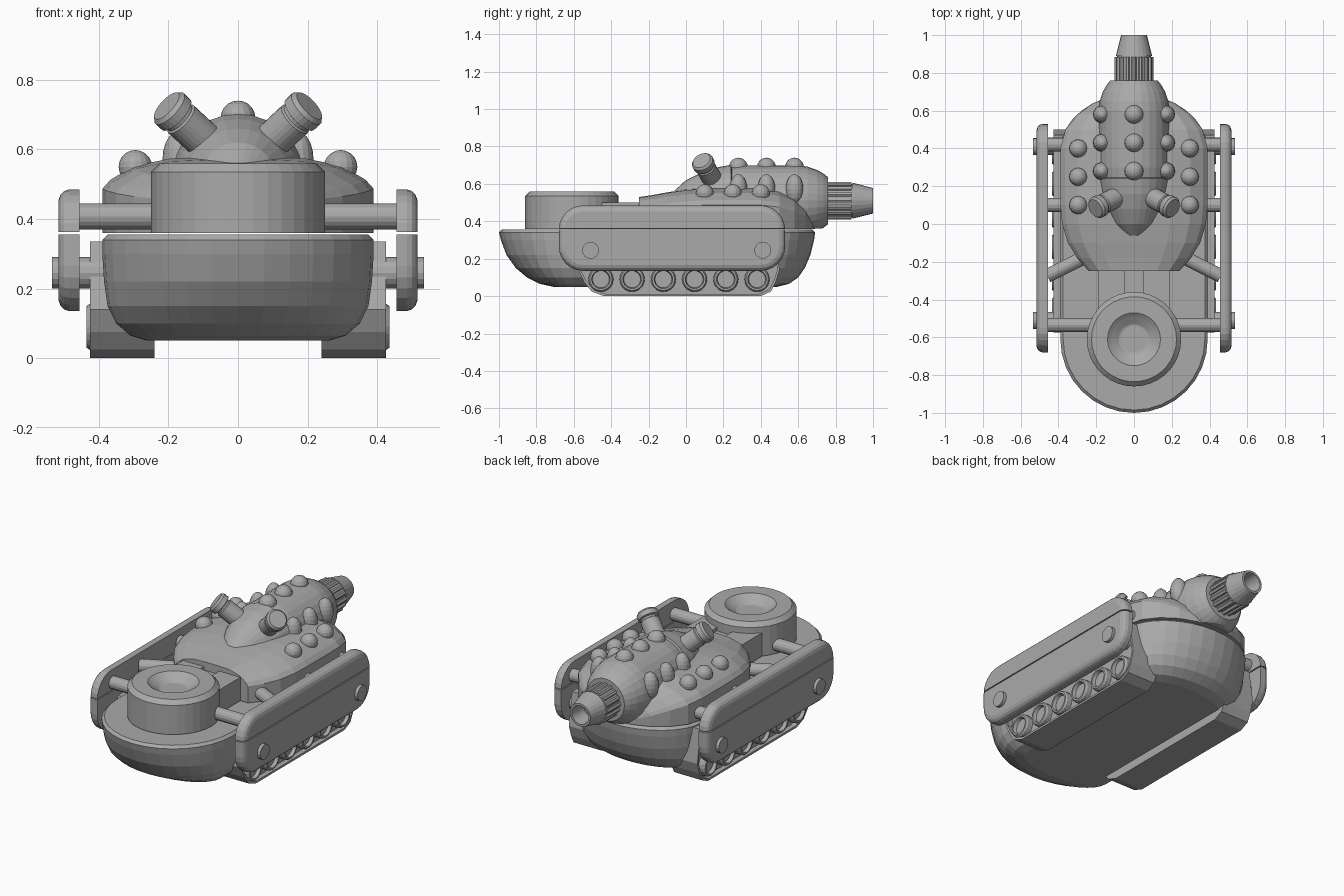
import bpy, bmesh, math
from mathutils import Vector, Matrix

if "Cube" in bpy.data.objects:
    bpy.data.objects.remove(bpy.data.objects["Cube"])

mat = bpy.data.materials.new("plain_grey")
mat.use_nodes = True
GREY = (0.4, 0.4, 0.4, 1)
mat.diffuse_color = GREY
mat.node_tree.nodes["Principled BSDF"].inputs["Base Color"].default_value = GREY


def finish(name, bm):
    bmesh.ops.recalc_face_normals(bm, faces=bm.faces)
    me = bpy.data.meshes.new(name)
    bm.to_mesh(me)
    bm.free()
    me.materials.append(mat)
    ob = bpy.data.objects.new(name, me)
    bpy.context.collection.objects.link(ob)
    return ob


def loft(name, rings):
    """Skin a list of equal-length closed rings and cap both ends."""
    bm = bmesh.new()
    vs = [[bm.verts.new(p) for p in ring] for ring in rings]
    n = len(vs[0])
    for a, b in zip(vs, vs[1:]):
        for i in range(n):
            j = (i + 1) % n
            bm.faces.new((a[i], a[j], b[j], b[i]))
    bm.faces.new(vs[0])
    bm.faces.new(vs[-1])
    return finish(name, bm)


def lathe(name, profile, origin, axis, seg=24):
    """Turn (radius, distance) pairs around an axis."""
    rot = Vector(axis).to_track_quat('Z', 'Y')
    rings = []
    for r, t in profile:
        ring = []
        for i in range(seg):
            a = math.tau * i / seg
            ring.append(Vector(origin) + rot @ Vector((r * math.cos(a), r * math.sin(a), t)))
        rings.append(ring)
    return loft(name, rings)


def rod(name, start, end, r, seg=16):
    d = Vector(end) - Vector(start)
    return lathe(name, [(r, 0), (r, d.length)], start, d, seg)


def box(name, lo, hi):
    ring = lambda z: [(lo[0], lo[1], z), (hi[0], lo[1], z), (hi[0], hi[1], z), (lo[0], hi[1], z)]
    return loft(name, [ring(lo[2]), ring(hi[2])])


def bump(name, pos, r, stretch=1):
    bm = bmesh.new()
    bmesh.ops.create_uvsphere(bm, u_segments=16, v_segments=10, radius=r)
    bmesh.ops.transform(bm, matrix=Matrix.Translation(pos) @ Matrix.Diagonal((1, 1, stretch, 1)), verts=bm.verts)
    return finish(name, bm)


def slice_at(ob, z, keep_upper):
    bm = bmesh.new()
    bm.from_mesh(ob.data)
    bmesh.ops.bisect_plane(bm, geom=bm.verts[:] + bm.edges[:] + bm.faces[:], plane_co=(0, 0, z),
                           plane_no=(0, 0, 1), clear_inner=keep_upper, clear_outer=not keep_upper)
    bmesh.ops.holes_fill(bm, edges=[e for e in bm.edges if e.is_boundary])
    bmesh.ops.recalc_face_normals(bm, faces=bm.faces)
    bm.to_mesh(ob.data)
    bm.free()


def rounded(x, inset, y0, y1, z0, z1, r, n=6):
    """Rounded rectangle in the y-z plane."""
    pts = []
    for k, (cy, cz) in enumerate([(y1 - r, z1 - r), (y0 + r, z1 - r), (y0 + r, z0 + r), (y1 - r, z0 + r)]):
        for i in range(n + 1):
            a = math.pi / 2 * (k + i / n)
            pts.append((x, cy + (r - inset) * math.cos(a), cz + (r - inset) * math.sin(a)))
    return pts


# Lower hull: boat-shaped loft with rounded bow and stern
def hull_ring(z, side, bow, stern, n=16):
    w, pts = 0.39 - side, []
    for i in range(n + 1):
        a = math.pi * i / n
        pts.append((w * math.cos(a), 0.39 + (0.30 - stern) * math.sin(a), z))
    for i in range(n + 1):
        a = math.pi * (1 + i / n)
        pts.append((w * math.cos(a), -0.61 + (0.39 - bow) * math.sin(a), z))
    return pts


loft("lower_hull", [hull_ring(*r) for r in [
    (0.05, 0.13, 0.29, 0.2), (0.065, 0.08, 0.22, 0.14), (0.1, 0.04, 0.15, 0.09), (0.15, 0.015, 0.09, 0.055),
    (0.22, 0.005, 0.04, 0.025), (0.3, 0, 0.01, 0.005), (0.34, 0, 0, 0), (0.355, 0.015, 0.015, 0.015)]])

# Upper hull: cross-sections along the length (y, half width, top height)
SHAPE = [(1, 0), (1, 0.58), (0.94, 0.7), (0.77, 0.88), (0.5, 0.98), (0.2, 1)]


def shell_ring(y, w, top):
    half = [(w * u, y, 0.36 + (top - 0.36) * v) for u, v in SHAPE]
    return half + [(-x, yy, z) for x, yy, z in reversed(half)]


loft("upper_hull", [shell_ring(*s) for s in [
    (-0.25, 0.24, 0.53), (-0.18, 0.3, 0.54), (-0.1, 0.35, 0.555), (0, 0.38, 0.57), (0.1, 0.39, 0.578),
    (0.4, 0.39, 0.578), (0.5, 0.363, 0.56), (0.58, 0.3, 0.525), (0.64, 0.215, 0.47),
    (0.675, 0.12, 0.41), (0.69, 0.04, 0.37)]])

# Deck block linking the front drum and the upper hull
box("deck_channel", (-0.05, -0.6, 0.36), (0.05, -0.24, 0.48))
for s in (1, -1):
    xs = sorted((0.05 * s, 0.19 * s))
    box("deck_block", (xs[0], -0.6, 0.36), (xs[1], -0.24, 0.5))

# Front drum with a dished top
lathe("front_drum", [(0.25, 0), (0.25, 0.175), (0.225, 0.2), (0.14, 0.2), (0.12, 0.185), (0.08, 0.16),
                     (0.07, 0.158), (0.003, 0.158)], (0, -0.61, 0.36), (0, 0, 1), 36)

# Turret and its barrel
turret = lathe("turret", [(0.003, -0.08), (0.055, -0.06), (0.11, 0), (0.15, 0.08), (0.177, 0.16), (0.192, 0.24),
                          (0.18, 0.245), (0.188, 0.3), (0.19, 0.6), (0.182, 0.65), (0.165, 0.7), (0.145, 0.735),
                          (0.125, 0.76)], (0, 0, 0.51), (0, 1, 0), 28)
slice_at(turret, 0.362, True)
lathe("barrel", [(0.09, 0.74), (0.09, 0.89), (0.096, 0.89), (0.068, 1), (0.055, 1), (0.045, 0.9), (0.003, 0.9)],
      (0, 0, 0.51), (0, 1, 0))
for i in range(16):
    a = math.tau * i / 16
    d = Vector((math.cos(a), 0, math.sin(a))) * 0.09
    rod("barrel_rib", d + Vector((0, 0.74, 0.51)), d + Vector((0, 0.885, 0.51)), 0.013, 6)

# Round studs
for y in (0.28, 0.43, 0.58):
    bump("turret_top_stud", (0, y, 0.69), 0.05)
    for s in (1, -1):
        bump("turret_side_stud", (0.17 * s, y, 0.572), 0.047, 1.7)
        bump("hull_stud", (0.295 * s, y - 0.18, 0.55), 0.048)

for s in (1, -1):
    # Angled lamps
    start, end = Vector((0.07 * s, 0.155, 0.6)), Vector((0.205 * s, 0.083, 0.725))
    length = (end - start).length
    lathe("lamp", [(0.054, 0), (0.054, length - 0.06), (0.048, length - 0.055), (0.048, length - 0.045),
                   (0.06, length - 0.04), (0.06, length - 0.012), (0.05, length)], start, end - start)

    # Side pods, split in two by a thin seam
    for part, z, up in (("upper", 0.362, True), ("lower", 0.356, False)):
        pod = loft("side_pod_" + part, [rounded(x * s, inset, -0.68, 0.53, 0.135, 0.485, 0.13) for x, inset in
                                        [(0.455, 0), (0.485, 0), (0.5, 0.005), (0.51, 0.015), (0.516, 0.032)]])
        slice_at(pod, z, up)

    # Bolts and struts
    for y in (-0.51, 0.41):
        rod("pod_bolt", (0.385 * s, y, 0.245), (0.535 * s, y, 0.245), 0.045)
    for y in (-0.535, 0.1, 0.42):
        rod("strut", (0.18 * s, y, 0.407), (0.46 * s, y, 0.407), 0.037)
    rod("diagonal_strut", (0.22 * s, -0.155, 0.407), (0.46 * s, -0.275, 0.407), 0.037)

    # Tracks: inner block plus a belt around it
    def belt_ring(x, d):
        pts = [(-0.575, 0.14), (-0.545, 0.075), (-0.505, 0.025), (-0.44, 0), (0.4, 0), (0.455, 0.025),
               (0.48, 0.075), (0.5, 0.14), (0.47, 0.335), (-0.53, 0.335)]
        return [(x * s, -0.035 + (y + 0.035) * (1 - 1.8 * d), 0.17 + (z - 0.17) * (1 - 6 * d)) for y, z in pts]

    loft("track", [belt_ring(0.24, 0), belt_ring(0.425, 0), belt_ring(0.425, 0.012), belt_ring(0.395, 0.012)])

    # Road wheels with recessed hubs
    for i in range(6):
        lathe("road_wheel", [(0.067, 0), (0.067, 0.035), (0.06, 0.045), (0.05, 0.045), (0.045, 0.025), (0.003, 0.025)],
              (0.39 * s, -0.455 + 0.167 * i, 0.09), (s, 0, 0), 20)
